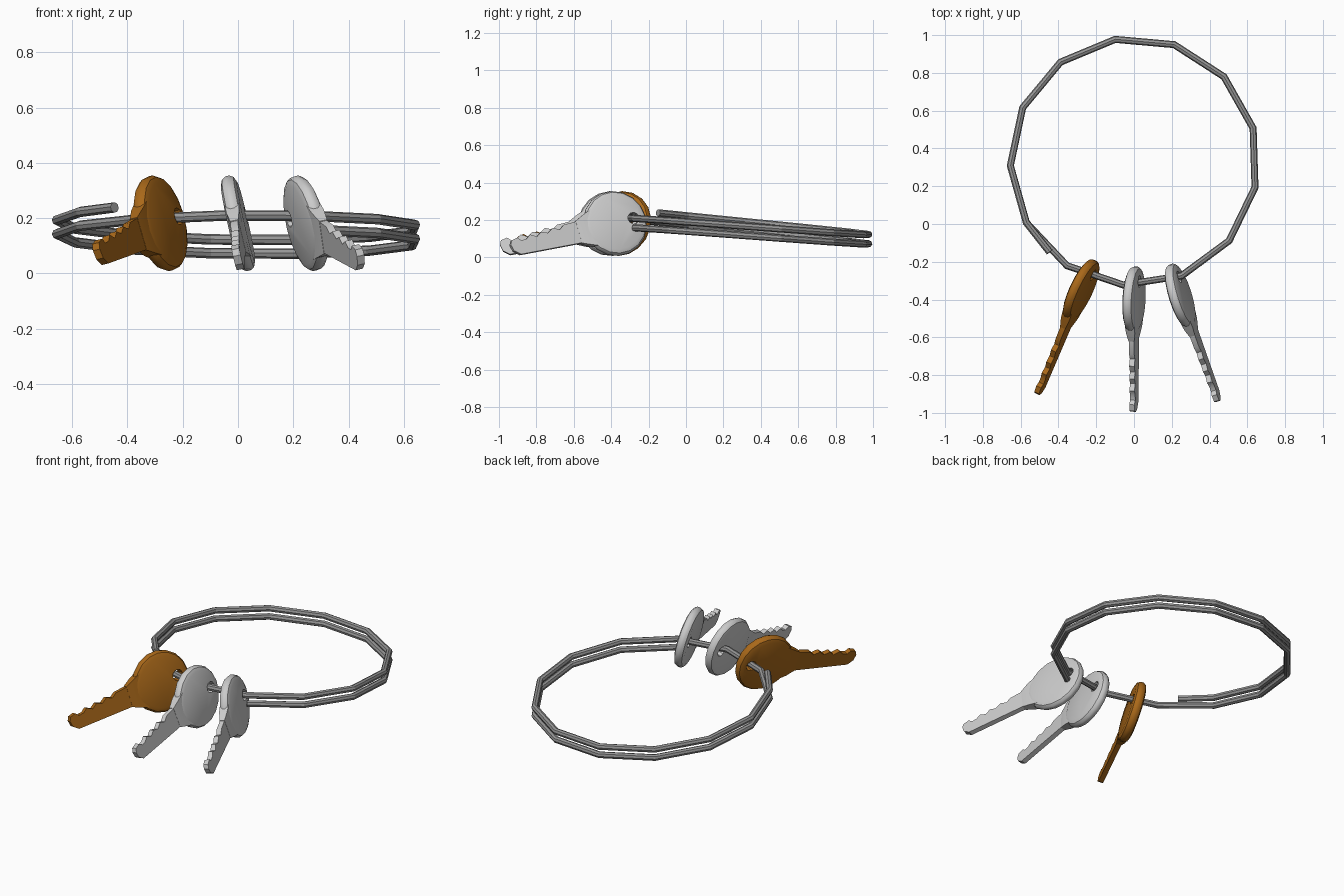
import bpy, bmesh
from math import radians, sin, cos, pi
from mathutils import Matrix

if "Cube" in bpy.data.objects:
    bpy.data.objects.remove(bpy.data.objects["Cube"])


def material(name, rgb):
    m = bpy.data.materials.new(name)
    m.diffuse_color = (*rgb, 1)
    m.use_nodes = True
    m.node_tree.nodes["Principled BSDF"].inputs["Base Color"].default_value = m.diffuse_color
    return m


def add_object(name, mesh):
    ob = bpy.data.objects.new(name, mesh)
    bpy.context.collection.objects.link(ob)
    return ob


def loft(bm, loops):
    """Skin a list of closed loops and cap both ends."""
    rows = [[bm.verts.new(p) for p in loop] for loop in loops]
    n = len(rows[0])
    for a, b in zip(rows, rows[1:]):
        for i in range(n):
            j = (i + 1) % n
            bm.faces.new((a[i], a[j], b[j], b[i]))
    bm.faces.new(rows[0][::-1])
    bm.faces.new(rows[-1])


def circle(r, x, n, y=0.0):
    return [(x, y + r * cos(2 * pi * i / n), r * sin(2 * pi * i / n)) for i in range(n)]


def disc_mesh(name, loops):
    bm = bmesh.new()
    loft(bm, loops)
    bmesh.ops.recalc_face_normals(bm, faces=bm.faces)
    me = bpy.data.meshes.new(name)
    bm.to_mesh(me)
    bm.free()
    return me


# split ring: 13-sided coil, just under two turns, tilted up at the front
STEP = 360 / 13
angles = [-67.4 + STEP * i for i in range(24)] + [587]
curve = bpy.data.curves.new("split_ring", 'CURVE')
curve.dimensions = '3D'
curve.bevel_depth = 0.019
curve.bevel_resolution = 2
curve.use_fill_caps = True
spline = curve.splines.new('POLY')
spline.points.add(len(angles) - 1)
for p, a in zip(spline.points, angles):
    y = 0.33 + 0.655 * sin(radians(a))
    z = 0.18 - 0.087 * y + 0.05 * (a - 260) / 360
    p.co = (0.655 * cos(radians(a)), y, z, 1)
temp = add_object("ring_path", curve)
ring_mesh = bpy.data.meshes.new_from_object(
    temp.evaluated_get(bpy.context.evaluated_depsgraph_get()))
bpy.data.objects.remove(temp)
ring = add_object("split_ring", ring_mesh)
ring_mesh.materials.clear()
ring_mesh.materials.append(material("dark_steel", (0.3, 0.3, 0.3)))
ring_mesh.shade_flat()

# key bow: rounded disc with a hole
RIM = [(0.147, -0.03), (0.167, -0.022), (0.176, -0.008),
       (0.176, 0.008), (0.167, 0.022), (0.147, 0.03)]
bow = add_object("bow", disc_mesh("bow", [circle(r, x, 18) for r, x in RIM]))
cutter = add_object("hole_cutter", disc_mesh("hole", [circle(0.032, x, 10, 0.1) for x in (-0.1, 0.1)]))
cutter.hide_render = True
mod = bow.modifiers.new("hole", 'BOOLEAN')
mod.operation = 'DIFFERENCE'
mod.solver = 'EXACT'
mod.object = cutter
bpy.context.view_layer.update()
key_mesh = bpy.data.meshes.new_from_object(
    bow.evaluated_get(bpy.context.evaluated_depsgraph_get()))
bpy.data.objects.remove(bow)
bpy.data.objects.remove(cutter)

# neck and toothed blade, pointing along -y
bm = bmesh.new()
bm.from_mesh(key_mesh)
n_bow = len(bm.faces)
loft(bm, [[(-t, -s, -h), (t, -s, -h), (t, -s, h), (-t, -s, h)]
          for s, h, t in ((0.1, 0.11, 0.027), (0.165, 0.085, 0.024), (0.215, 0.062, 0.015))])
BLADE = [(0.18, -0.062), (0.565, -0.042), (0.597, -0.015), (0.605, 0.02),
         (0.595, 0.043), (0.56, 0.05), (0.54, 0.03), (0.51, 0.032),
         (0.485, 0.05), (0.45, 0.03), (0.42, 0.05), (0.385, 0.035),
         (0.35, 0.055), (0.315, 0.038), (0.285, 0.057), (0.18, 0.06)]
loft(bm, [[(x, -s, h) for s, h in BLADE] for x in (-0.014, 0.014)])
bm.faces.ensure_lookup_table()
bmesh.ops.recalc_face_normals(bm, faces=bm.faces[n_bow:])
bm.to_mesh(key_mesh)
bm.free()

# three keys hung on the ring: name, centre, yaw, pitch, material
brass = material("brass", (0.4, 0.14, 0.01))
KEYS = [("brass_key_left", (-0.28, -0.35, 0.181), -22.5, 11, brass),
        ("steel_key_middle", (0.0, -0.40, 0.181), 0, 13, None),
        ("steel_key_right", (0.245, -0.38, 0.181), 20, 13, None)]
for name, pos, yaw, pitch, mat in KEYS:
    key = add_object(name, key_mesh.copy())
    key.data.materials.clear()
    if mat:
        key.data.materials.append(mat)
    key.matrix_world = (Matrix.Translation(pos)
                        @ Matrix.Rotation(radians(yaw), 4, 'Z')
                        @ Matrix.Rotation(radians(pitch), 4, 'X')
                        @ Matrix.Rotation(radians(-13), 4, 'Y'))
    bpy.ops.object.select_all(action='DESELECT')
    key.select_set(True)
    bpy.context.view_layer.objects.active = key
    bpy.ops.object.shade_smooth_by_angle(angle=radians(35))
